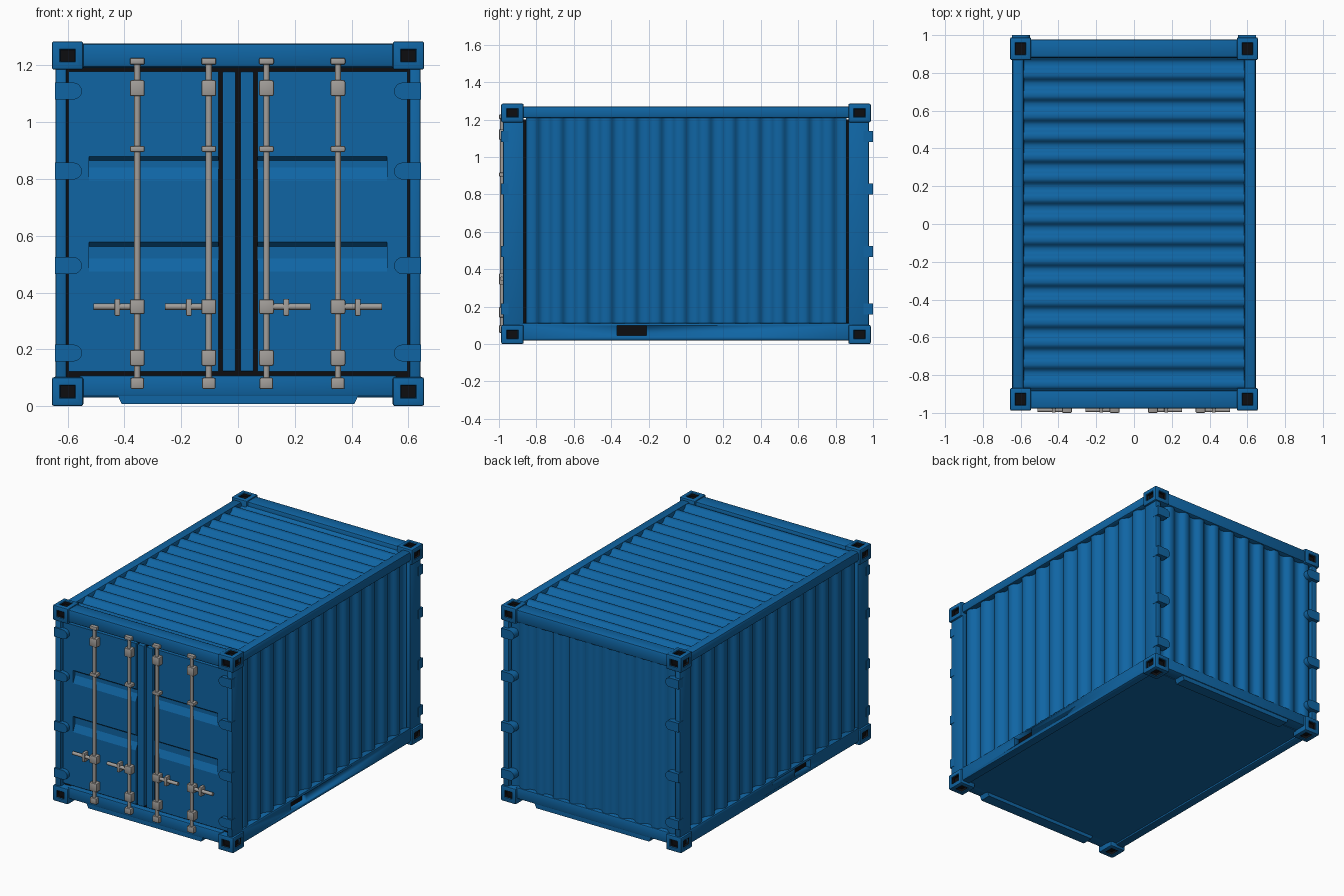
import bpy, bmesh, math
from mathutils import Vector

if "Cube" in bpy.data.objects:
    bpy.data.objects.remove(bpy.data.objects["Cube"])


def material(name, rgb):
    m = bpy.data.materials.new(name)
    m.diffuse_color = (*rgb, 1)
    m.use_nodes = True
    m.node_tree.nodes["Principled BSDF"].inputs["Base Color"].default_value = m.diffuse_color
    return m


BLUE = material("blue paint", (0.005, 0.13, 0.37))
GREY = material("grey steel", (0.36, 0.34, 0.32))
BLACK = material("black rubber", (0.004, 0.004, 0.005))


def box(bm, x, y, z, bevel=0.0):
    """Box from three (low, high) ranges, in any order."""
    part = bmesh.new()
    bmesh.ops.create_cube(part, size=1)
    for v in part.verts:
        v.co = [(a + b) / 2 + c * abs(b - a) for c, (a, b) in zip(v.co, (x, y, z))]
    if bevel:
        bmesh.ops.bevel(part, geom=part.edges[:], offset=bevel, segments=2,
                        profile=0.5, affect='EDGES')
    tmp = bpy.data.meshes.new("tmp")
    part.to_mesh(tmp)
    part.free()
    bm.from_mesh(tmp)
    bpy.data.meshes.remove(tmp)


def prism(bm, points, w0, w1, place):
    """Closed 2D profile swept from w0 to w1; place(u, v, w) gives the position."""
    a = [bm.verts.new(place(u, v, w0)) for u, v in points]
    b = [bm.verts.new(place(u, v, w1)) for u, v in points]
    n = len(points)
    faces = [bm.faces.new(a), bm.faces.new(b)]
    for i in range(n):
        j = (i + 1) % n
        faces.append(bm.faces.new((a[i], a[j], b[j], b[i])))
    bmesh.ops.recalc_face_normals(bm, faces=faces)


def circle(cu, cv, r, n=16):
    return [(cu + r * math.cos(2 * math.pi * i / n), cv + r * math.sin(2 * math.pi * i / n))
            for i in range(n)]


def wave(lo, hi, count, mid, amp, back):
    """Corrugated sheet profile with softly flattened crests."""
    steps = count * 12
    pts = []
    for i in range(steps + 1):
        s = math.sin(2 * math.pi * count * i / steps)
        pts.append((lo + (hi - lo) * i / steps, mid + amp * math.tanh(1.6 * s) / 0.92))
    return pts + [(hi, back), (lo, back)]


def finish(name, bm, *mats, angle=35):
    for f in bm.faces:
        f.smooth = True
    for e in bm.edges:
        e.smooth = e.calc_face_angle(0) < math.radians(angle)
    me = bpy.data.meshes.new(name)
    bm.to_mesh(me)
    bm.free()
    for m in mats:
        me.materials.append(m)
    ob = bpy.data.objects.new(name, me)
    bpy.context.collection.objects.link(ob)
    return ob


SIDES = (-1, 1)

# corner castings with dark square holes on the three outward faces
for sx in SIDES:
    for sy in SIDES:
        for sz, z in ((-1, (0, 0.102)), (1, (1.185, 1.285))):
            bm = bmesh.new()
            box(bm, (sx * 0.545, sx * 0.656), (sy * 0.868, sy * 0.988), z, 0.008)
            outward = [Vector((sx, 0, 0)), Vector((0, sy, 0)), Vector((0, 0, sz))]
            faces = [f for f in bm.faces if any(f.normal.dot(d) > 0.99 for d in outward)]
            bmesh.ops.inset_individual(bm, faces=faces, thickness=0.027)
            bmesh.ops.inset_individual(bm, faces=faces, thickness=0.004, depth=-0.004)
            holes = bmesh.ops.extrude_discrete_faces(bm, faces=faces)['faces']
            for f in holes:
                f.normal_update()
                shift = f.normal * -0.018
                for v in f.verts:
                    v.co += shift
                for e in f.edges:
                    for g in e.link_faces:
                        g.material_index = 1
            finish("corner_casting", bm, BLUE, BLACK, angle=25)

# corner posts
bm = bmesh.new()
for sx in SIDES:
    for sy in SIDES:
        box(bm, (sx * 0.605, sx * 0.643), (sy * 0.868, sy * 0.978), (0.09, 1.2), 0.006)
finish("corner_posts", bm, BLUE)

# end headers and sills, with the dropped lip under each sill
bm = bmesh.new()
for sy in SIDES:
    box(bm, (-0.56, 0.56), (sy * 0.88, sy * 0.978), (1.192, 1.278), 0.014)
    box(bm, (-0.56, 0.56), (sy * 0.88, sy * 0.974), (0.034, 0.108), 0.008)
    prism(bm, [(-0.425, 0.04), (-0.41, 0.007), (0.41, 0.007), (0.425, 0.04)],
          sy * 0.895, sy * 0.968, lambda u, v, w: (u, w, v))
finish("end_rails", bm, BLUE)

# long top rails
bm = bmesh.new()
for sx in SIDES:
    box(bm, (sx * 0.583, sx * 0.645), (-0.9, 0.9), (1.208, 1.27), 0.012)
finish("top_side_rails", bm, BLUE)

# long bottom rails with one lift pocket cut through each
bm = bmesh.new()
box(bm, (-0.75, 0.75), (-0.37, -0.21), (0.045, 0.098))
cutter = finish("pocket_cutter", bm, BLACK)
cutter.hide_render = True
cutter.hide_viewport = True
for sx in SIDES:
    bm = bmesh.new()
    box(bm, (sx * 0.585, sx * 0.645), (-0.9, 0.9), (0.018, 0.113), 0.012)
    box_rail = finish("bottom_side_rail", bm, BLUE)
    cut = box_rail.modifiers.new("pocket", 'BOOLEAN')
    cut.operation = 'DIFFERENCE'
    cut.solver = 'EXACT'
    cut.object = cutter
bm = bmesh.new()
box(bm, (-0.612, 0.612), (-0.372, -0.208), (0.043, 0.1))
finish("pocket_interior", bm, BLACK)

# floor
bm = bmesh.new()
box(bm, (-0.59, 0.59), (-0.9, 0.9), (0.03, 0.12))
finish("floor", bm, BLUE)

# corrugated side walls, back wall and roof
for sx in SIDES:
    bm = bmesh.new()
    prism(bm, wave(-0.855, 0.858, 13, 0.622, 0.014, 0.59), 0.1, 1.22,
          lambda u, v, w: (sx * v, u, w))
    finish("side_wall", bm, BLUE, angle=50)
bm = bmesh.new()
prism(bm, wave(-0.598, 0.598, 10, 0.956, 0.013, 0.92), 0.09, 1.21,
      lambda u, v, w: (u, v, w))
finish("back_wall", bm, BLUE, angle=50)
bm = bmesh.new()
prism(bm, wave(-0.875, 0.875, 16, 1.252, 0.013, 1.21), -0.59, 0.59,
      lambda u, v, w: (w, u, v))
finish("roof", bm, BLUE, angle=50)

# dark seams: door backing, and gaps between posts and walls
bm = bmesh.new()
box(bm, (-0.612, 0.612), (-0.938, -0.9), (0.09, 1.2))
box(bm, (-0.612, 0.612), (0.9, 0.94), (0.09, 1.2))
for sx in SIDES:
    for sy in SIDES:
        box(bm, (sx * 0.59, sx * 0.612), (sy * 0.85, sy * 0.872), (0.1, 1.2))
finish("seals", bm, BLACK)

# doors: two stiles and a middle panel with two horizontal grooves
FACE, DEEP, Z0, Z1 = -0.962, -0.941, 0.122, 1.178
profile = [(-0.937, Z0), (FACE, Z0)]
for lo, hi in ((0.475, 0.578), (0.795, 0.88)):
    profile += [(FACE, lo), (DEEP, lo + 0.045), (DEEP, hi - 0.015), (FACE, hi)]
profile += [(FACE, Z1), (-0.937, Z1)]
for sx in SIDES:
    bm = bmesh.new()
    box(bm, (sx * 0.008, sx * 0.055), (FACE - 0.004, -0.937), (Z0, Z1), 0.004)
    box(bm, (sx * 0.525, sx * 0.597), (FACE, -0.937), (Z0, Z1))
    prism(bm, profile, sx * 0.068, sx * 0.525, lambda u, v, w: (w, u, v))
    finish("door", bm, BLUE, angle=20)

# hinges on all four upright corners, rounded at the inner end
bm = bmesh.new()
for sx in SIDES:
    for y0, y1 in ((-0.95, -0.988), (0.95, 1.0)):
        for z in (0.187, 0.495, 0.828, 1.11):
            tab = [(0.645, z - 0.03), (0.645, z + 0.03)]
            tab += [(0.58 - 0.03 * math.sin(t), z + 0.03 * math.cos(t))
                    for t in (math.pi * i / 8 for i in range(9))]
            prism(bm, tab, y0, y1, lambda u, v, w: (sx * u, w, v))
finish("hinges", bm, BLUE)

# locking bars with clamps and handles
for x, out in ((-0.355, -1), (-0.103, -1), (0.1, 1), (0.352, 1)):
    bm = bmesh.new()
    prism(bm, circle(x, -0.983, 0.011), 0.06, 1.225, lambda u, v, w: (u, v, w))
    for z, half_w, half_h in ((1.215, 0.026, 0.012), (1.12, 0.026, 0.028), (0.906, 0.026, 0.011),
                              (0.35, 0.026, 0.026), (0.17, 0.026, 0.028), (0.08, 0.024, 0.02)):
        box(bm, (x - half_w, x + half_w), (-0.955, -1.0),
            (z - half_h, z + half_h), 0.006)
    prism(bm, circle(-0.985, 0.35, 0.011), x, x + out * 0.155, lambda u, v, w: (w, u, v))
    cx = x + out * 0.07
    box(bm, (cx - 0.01, cx + 0.01), (-0.955, -0.999), (0.318, 0.378), 0.004)
    finish("locking_bar", bm, GREY)
